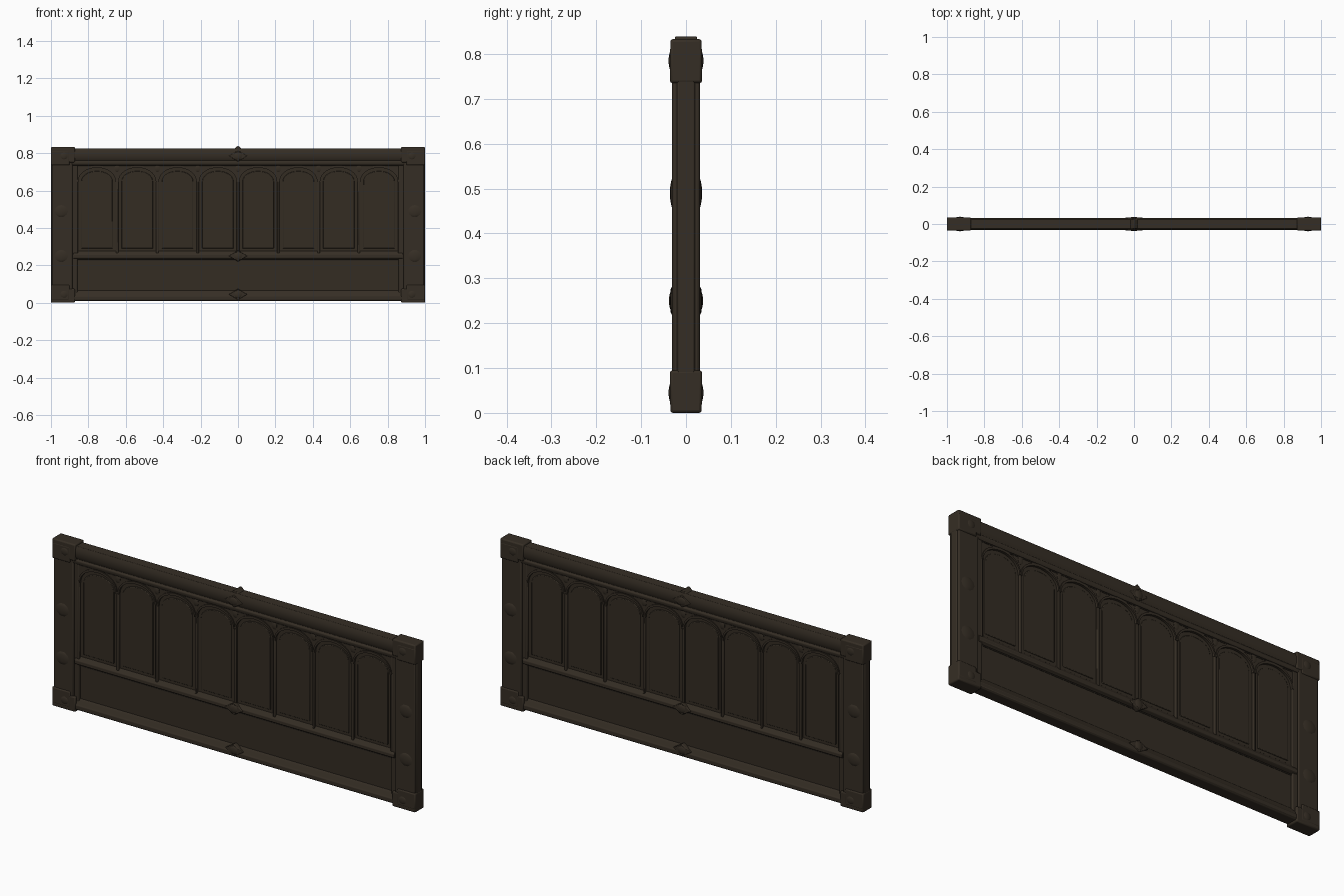
import bpy, bmesh, math
from mathutils import Matrix

if "Cube" in bpy.data.objects:
    bpy.data.objects.remove(bpy.data.objects["Cube"], do_unlink=True)


def material(name, rgb):
    m = bpy.data.materials.new(name)
    m.use_nodes = True
    m.diffuse_color = (*rgb, 1)
    bsdf = m.node_tree.nodes["Principled BSDF"]
    bsdf.inputs["Base Color"].default_value = (*rgb, 1)
    bsdf.inputs["Roughness"].default_value = 0.9
    return m


WOOD = material("dark brown wood", (0.036, 0.027, 0.018))
PANEL = material("panel brown wood", (0.033, 0.025, 0.0165))
SHADE = material("sooty brown", (0.018, 0.014, 0.010))


def finish(name, bm, mat, bevel=0.0):
    bmesh.ops.recalc_face_normals(bm, faces=bm.faces)
    me = bpy.data.meshes.new(name)
    bm.to_mesh(me)
    bm.free()
    ob = bpy.data.objects.new(name, me)
    bpy.context.collection.objects.link(ob)
    me.materials.append(mat)
    if bevel:
        mod = ob.modifiers.new("worn edges", "BEVEL")
        mod.width = bevel
        mod.segments = 2
        mod.limit_method = "ANGLE"
    bpy.context.view_layer.objects.active = ob
    ob.select_set(True)
    bpy.ops.object.shade_smooth_by_angle(angle=math.radians(35))
    ob.select_set(False)
    return ob


def box(name, x0, x1, z0, z1, half, mat=WOOD, bevel=0.004, y=0):
    bm = bmesh.new()
    m = Matrix.Translation(((x0 + x1) / 2, y, (z0 + z1) / 2))
    m = m @ Matrix.Diagonal((x1 - x0, 2 * half, z1 - z0, 1))
    bmesh.ops.create_cube(bm, size=1, matrix=m)
    return finish(name, bm, mat, bevel)


def plate(name, points, y0, y1, mat=WOOD, bevel=0.0):
    """Extrude an outline in x and z from y0 to y1."""
    bm = bmesh.new()
    face = bm.faces.new([bm.verts.new((x, y0, z)) for x, z in points])
    new = bmesh.ops.extrude_face_region(bm, geom=[face])["geom"]
    verts = [v for v in new if isinstance(v, bmesh.types.BMVert)]
    bmesh.ops.translate(bm, verts=verts, vec=(0, y1 - y0, 0))
    return finish(name, bm, mat, bevel)


def rail(name, profile, half_length):
    """Sweep a half profile of (y, z), mirrored front to back, along x."""
    ring = profile + [(-y, z) for y, z in reversed(profile)]
    bm = bmesh.new()
    ends = [[bm.verts.new((x, y, z)) for y, z in ring]
            for x in (-half_length, half_length)]
    for i in range(len(ring)):
        j = (i + 1) % len(ring)
        bm.faces.new((ends[0][i], ends[0][j], ends[1][j], ends[1][i]))
    for end in ends:
        bm.faces.new(end)
    return finish(name, bm, WOOD, 0.002)


def boss(name, x, y, z, rx, ry, rz, sides=8):
    """Faceted carved knob."""
    bm = bmesh.new()
    m = Matrix.Translation((x, y, z)) @ Matrix.Diagonal((rx, ry, rz, 1))
    bmesh.ops.create_uvsphere(bm, u_segments=sides, v_segments=6, radius=1, matrix=m)
    return finish(name, bm, WOOD)


# Recessed boards
box("upper_board", -0.9, 0.9, 0.24, 0.76, 0.015, PANEL, 0)
box("lower_board", -0.9, 0.9, 0.03, 0.25, 0.014, PANEL, 0)

# Moulded rails
rail("top_rail", [(0.026, 0.735), (0.03, 0.742), (0.03, 0.752), (0.024, 0.76),
                  (0.032, 0.775), (0.032, 0.806), (0.025, 0.824)], 0.9)
rail("middle_rail", [(0.017, 0.232), (0.03, 0.24), (0.03, 0.256),
                     (0.024, 0.264), (0.016, 0.276)], 0.88)
rail("bottom_rail", [(0.025, 0.01), (0.032, 0.016), (0.032, 0.034),
                     (0.026, 0.042), (0.022, 0.056), (0.014, 0.066)], 0.9)

# Side stiles, corner blocks and their carving
for side, s in (("left", 1), ("right", -1)):
    def span(a, b):
        return sorted((s * a, s * b))
    box(f"{side}_stile", *span(0.885, 0.995), 0.02, 0.81, 0.031, bevel=0.006)
    box(f"{side}_stile_edge", *span(0.985, 0.999), 0.05, 0.79, 0.02, bevel=0.004)
    box(f"{side}_inner_bead", *span(0.858, 0.888), 0.05, 0.75, 0.023, bevel=0.005)
    for level, z0, z1 in (("lower", 0, 0.075), ("upper", 0.75, 0.833)):
        box(f"{side}_{level}_corner_block", *span(0.872, 1), z0, z1, 0.035, bevel=0.006)
        zc = z0 + 0.045 if level == "lower" else z0 + 0.035
        box(f"{side}_{level}_corner_collar", *span(0.9, 1), zc - 0.05 + (0.02 if level == "lower" else 0),
            zc + 0.05 - (0.02 if level == "upper" else 0), 0.036, bevel=0.006)
        for face in (-1, 1):
            boss(f"{side}_{level}_corner_knob", s * 0.93, face * 0.033, zc, 0.025, 0.006, 0.022)
    for z in (0.25, 0.49):
        for face in (-1, 1):
            boss(f"{side}_stile_knot", s * 0.945, face * 0.028, z, 0.04, 0.008, 0.035, 10)

# Arcade of arched bays on both faces
BAYS, EDGE, SPRING, CROWN, TOP = 8, 0.862, 0.645, 0.722, 0.745
W = 2 * EDGE / BAYS


def arch(cx, half, crown, steps=14):
    return [(cx - half * math.cos(math.pi * i / steps),
             SPRING + (crown - SPRING) * math.sin(math.pi * i / steps) ** 0.9)
            for i in range(steps + 1)]


for face in (-1, 1):
    for b in range(BAYS):
        cx = -EDGE + W * (b + 0.5)
        inner = arch(cx, W / 2 - 0.008, CROWN)
        outer = arch(cx, W / 2 - 0.001, CROWN + 0.012)
        frame = inner + [(cx + W / 2, SPRING), (cx + W / 2, TOP),
                         (cx - W / 2, TOP), (cx - W / 2, SPRING)]
        plate("arch_spandrel", frame, face * 0.012, face * 0.021)
        plate("arch_moulding", inner + outer[::-1], face * 0.015, face * 0.0265)
        # Gently raised field inside each bay
        field = [(cx + W / 2 - 0.024, 0.29), (cx - W / 2 + 0.024, 0.29)]
        field += arch(cx, W / 2 - 0.024, CROWN - 0.018)
        plate("bay_field", field, face * 0.01, face * 0.0185, PANEL, 0.003)
    for i in range(BAYS + 1):
        x = -EDGE + W * i
        box("bay_divider", x - 0.007, x + 0.007, 0.262, SPRING + 0.01, 0.006,
            bevel=0.004, y=face * 0.018)
        if 0 < i < BAYS:
            boss("spandrel_leaf", x, face * 0.02, 0.718, 0.016, 0.006, 0.02, 6)

# Dark seams under the rails
for face in (-1, 1):
    for name, z, y in (("top_seam", 0.7325, 0.0215), ("middle_seam", 0.229, 0.0145)):
        box(name, -0.858, 0.858, z - 0.003, z + 0.003, 0.001, SHADE, 0, face * y)

# Central ornaments on the three rails
for level, z in (("top", 0.785), ("middle", 0.25), ("bottom", 0.045)):
    for face in (-1, 1):
        diamond = [(-0.05, z), (0, z - 0.03), (0.05, z), (0, z + 0.03)]
        plate(f"{level}_diamond", diamond, face * 0.01, face * 0.034, WOOD, 0.003)
        boss(f"{level}_rosette", 0, face * 0.032, z, 0.024, 0.006, 0.022)
plate("top_finial", [(-0.03, 0.815), (0.03, 0.815), (0.012, 0.83), (0, 0.84), (-0.012, 0.83)],
      -0.025, 0.025, WOOD, 0.003)
